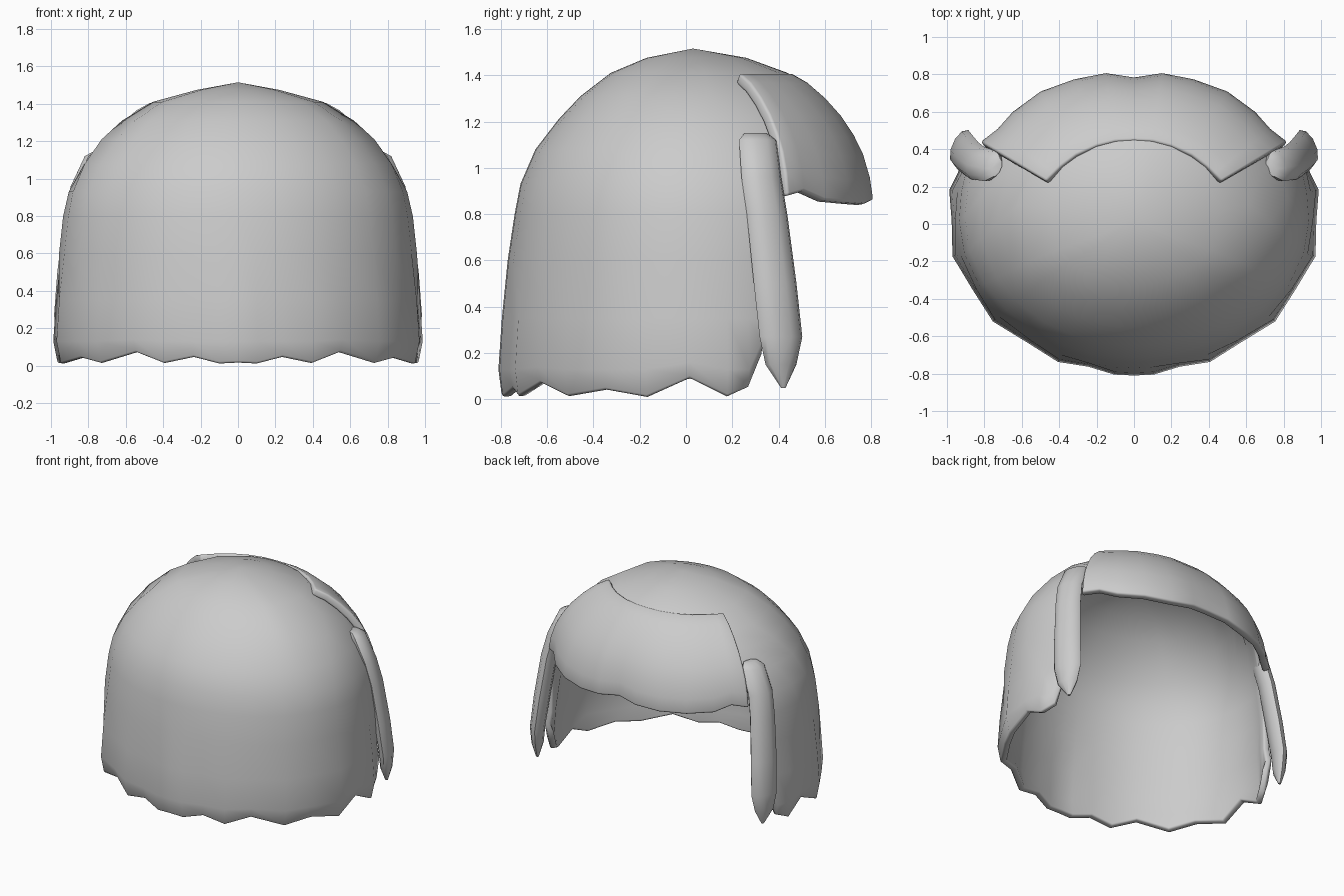
import bpy, bmesh
from math import sin, cos, radians, pi, sqrt
from mathutils import Vector

if "Cube" in bpy.data.objects:
    bpy.data.objects.remove(bpy.data.objects["Cube"])


def finish(name, bm, thickness=0.0):
    bmesh.ops.remove_doubles(bm, verts=bm.verts, dist=0.0005)
    me = bpy.data.meshes.new(name)
    bm.to_mesh(me)
    bm.free()
    ob = bpy.data.objects.new(name, me)
    bpy.context.collection.objects.link(ob)
    if thickness:
        s = ob.modifiers.new("thickness", 'SOLIDIFY')
        s.thickness, s.offset = thickness, -1
        b = ob.modifiers.new("soft_rim", 'BEVEL')
        b.width, b.segments = 0.012, 2
        b.limit_method, b.angle_limit = 'ANGLE', radians(50)
    bpy.context.view_layer.objects.active = ob
    ob.select_set(True)
    bpy.ops.object.shade_smooth_by_angle(angle=radians(50))
    ob.select_set(False)
    return ob


def sheet(rows, closed=False):
    bm = bmesh.new()
    g = [[bm.verts.new(p) for p in row] for row in rows]
    n = len(g[0])
    for a, b in zip(g, g[1:]):
        for c in range(n if closed else n - 1):
            d = (c + 1) % n
            bm.faces.new((a[c], b[c], b[d], a[d]))
    if closed:
        bm.faces.new(g[0])
        bm.faces.new(g[-1][::-1])
    return bm


# Main cap: strand columns (angle from the back, hem height)
hem = [(0, .015), (6, .01), (14.5, .045), (24, .012), (35, .07), (49, .012),
       (62, .04), (76, .008), (89, .09), (99, .01), (105, .05), (109, .2)]
cols = [(-a, h) for a, h in hem[:0:-1]] + hem
# Rings: height, x radius, y radius, angle at which the face opening starts
rings = [(1.515, 0, 0, 180), (1.475, .22, .2, 180), (1.41, .46, .355, 180),
         (1.31, .625, .485, 180), (1.21, .73, .58, 150), (1.08, .83, .68, 125),
         (.93, .905, .745, 113), (.8, .935, .77, 109), (.6, .957, .8, 109),
         (.35, .985, .825, 109), (.13, 1.0, .84, 109), (0, .975, .825, 109)]
rows = []
for i, (z, rx, ry, edge) in enumerate(rings):
    row = []
    for a, h in cols:
        t = abs(a)
        if t > 62:
            t = 62 + (t - 62) * (edge - 62) / 47
        t = radians(t) * (1 if a >= 0 else -1)
        zz = h if i == len(rings) - 1 else max(z, h + .07)
        k = .975 if h > .03 and z < .5 else 1
        fy = ry * (1.15 if cos(t) < 0 else 1)
        row.append((rx * k * sin(t), .03 - fy * k * cos(t), zz))
    rows.append(row)
finish("hair_cap", sheet(rows), .045)

# Fringe: each column runs from a top point to a hem point
fringe = [(0, .45, 0, .785, .88), (.1, .445, .15, .808, .86), (.2, .42, .32, .775, .845),
          (.31, .37, .5, .71, .85), (.39, .31, .65, .6, .86), (.43, .27, .73, .51, .9),
          (.47, .23, .82, .44, .88)]
cols = fringe[::-1] + [(-c[0], c[1], -c[2], c[3], c[4]) for c in fringe[1:]]
steps = [(0, 0), (.22, .08), (.43, .2), (.62, .34), (.77, .49), (.88, .64), (.96, .82), (1, 1)]
rows = [[(tx + (bx - tx) * h, ty + (by - ty) * h, 1.41 + (bz - 1.41) * g)
         for tx, ty, bx, by, bz in cols] for h, g in steps]
finish("fringe", sheet(rows), .05)

# Side locks: centre, half width, half thickness
lock = [(.735, .3, 1.15, .05, .025), (.765, .31, 1.12, .085, .05), (.835, .325, .96, .09, .055),
        (.87, .35, .8, .092, .055), (.905, .385, .5, .097, .055), (.925, .41, .27, .097, .05),
        (.925, .41, .15, .07, .04), (.92, .42, .05, .01, .01)]
for side, name in ((1, "side_lock_right"), (-1, "side_lock_left")):
    rows = []
    for x, y, z, w, t in lock:
        row = []
        for k in range(10):
            a = 2 * pi * k / 10
            along, out = w * cos(a), t * sin(a)
            row.append((side * (x - .4 * along + out * .92), y + .95 * along + .35 * out, z))
        rows.append(row)
    bm = sheet(rows, True)
    bmesh.ops.recalc_face_normals(bm, faces=bm.faces)
    finish(name, bm)
